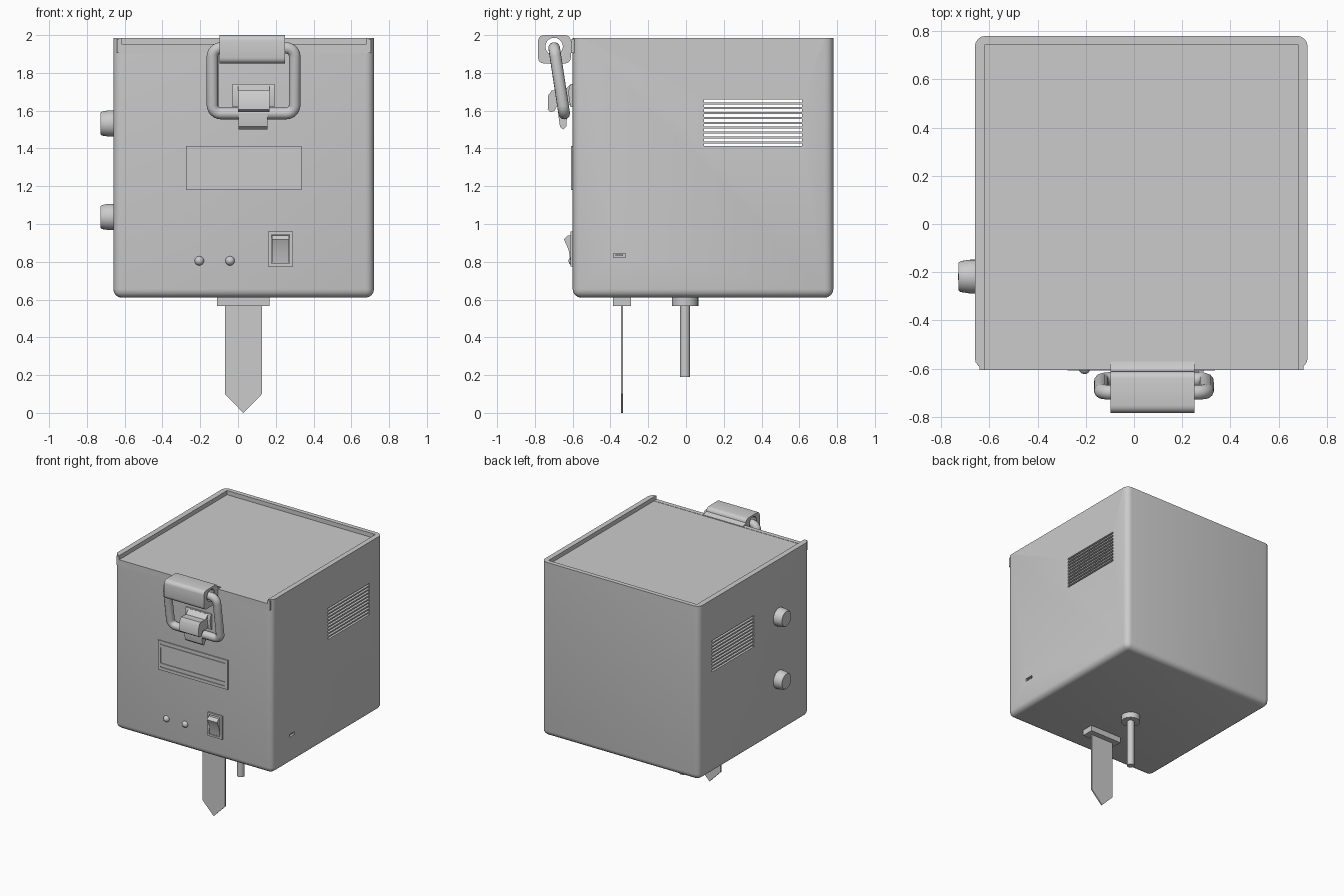
import bpy, bmesh, math
from mathutils import Matrix, Vector

old = bpy.data.objects.get("Cube")
if old:
    bpy.data.objects.remove(old, do_unlink=True)

grey = bpy.data.materials.new("light_grey")
grey.use_nodes = True
grey.diffuse_color = (0.6, 0.6, 0.6, 1)
grey.node_tree.nodes["Principled BSDF"].inputs["Base Color"].default_value = (0.6, 0.6, 0.6, 1)


def activate(ob):
    bpy.ops.object.select_all(action='DESELECT')
    ob.select_set(True)
    bpy.context.view_layer.objects.active = ob


def finish(name, bm, smooth=True):
    bmesh.ops.recalc_face_normals(bm, faces=bm.faces)
    me = bpy.data.meshes.new(name)
    bm.to_mesh(me)
    bm.free()
    me.materials.append(grey)
    ob = bpy.data.objects.new(name, me)
    bpy.context.collection.objects.link(ob)
    if smooth:
        activate(ob)
        bpy.ops.object.shade_smooth_by_angle(angle=math.radians(35))
    return ob


def add_box(bm, x, y, z):
    """Box from (min, max) pairs."""
    size = Vector((x[1] - x[0], y[1] - y[0], z[1] - z[0]))
    mid = Vector((sum(x), sum(y), sum(z))) / 2
    bmesh.ops.create_cube(bm, size=1, matrix=Matrix.LocRotScale(mid, None, size))


def box(name, x, y, z):
    bm = bmesh.new()
    add_box(bm, x, y, z)
    return finish(name, bm)


def extrude(bm, vec):
    res = bmesh.ops.extrude_face_region(bm, geom=bm.faces[:])
    verts = [g for g in res["geom"] if isinstance(g, bmesh.types.BMVert)]
    bmesh.ops.translate(bm, verts=verts, vec=vec)


def prism(name, pts, x, rounding=0.0):
    """Extrude a (y, z) profile along x, optionally rounding its corners."""
    bm = bmesh.new()
    face = bm.faces.new([bm.verts.new((x[0], y, z)) for y, z in pts])
    if rounding:
        bmesh.ops.bevel(bm, geom=face.verts[:], offset=rounding, segments=4, profile=0.5, affect='VERTICES')
    extrude(bm, (x[1] - x[0], 0, 0))
    return finish(name, bm)


def lathe(name, profile, loc, axis, steps=32):
    """Spin a (radius, height) profile, then aim its height along axis."""
    bm = bmesh.new()
    vs = [bm.verts.new((r, 0, h)) for r, h in profile]
    es = [bm.edges.new(p) for p in zip(vs, vs[1:])]
    bmesh.ops.spin(bm, geom=vs + es, cent=(0, 0, 0), axis=(0, 0, 1), angle=2 * math.pi, steps=steps)
    bmesh.ops.remove_doubles(bm, verts=bm.verts[:], dist=1e-5)
    turn = Vector((0, 0, 1)).rotation_difference(Vector(axis))
    bm.transform(Matrix.LocRotScale(Vector(loc), turn, None))
    return finish(name, bm)


def cut(ob, cutter):
    cutter.hide_render = True
    mod = ob.modifiers.new("cut", 'BOOLEAN')
    mod.operation, mod.solver, mod.object = 'DIFFERENCE', 'EXACT', cutter
    activate(ob)
    bpy.ops.object.modifier_apply(modifier=mod.name)
    bpy.data.objects.remove(cutter, do_unlink=True)
    activate(ob)
    bpy.ops.object.shade_smooth_by_angle(angle=math.radians(35))


def cutter_boxes(boxes):
    bm = bmesh.new()
    for b in boxes:
        add_box(bm, *b)
    return finish("cutter", bm, smooth=False)


# Housing: rounded except along the top, hollow, with a tray open to the front
bm = bmesh.new()
add_box(bm, (-0.66, 0.72), (-0.6, 0.78), (0.61, 1.985))
edges = [e for e in bm.edges if min(v.co.z for v in e.verts) < 1]
bmesh.ops.bevel(bm, geom=edges, offset=0.045, segments=4, profile=0.5, affect='EDGES')
housing = finish("housing", bm)
cut(housing, cutter_boxes([
    ((-0.617, 0.68), (-0.8, 0.745), (1.952, 2.2)),
    ((-0.62, 0.68), (-0.56, 0.74), (0.65, 1.9))]))

# Vent slots through both sides and the port in the left side
slots = [((-1, 1), (0.095, 0.615), (z, z + 0.015)) for z in (1.412 + 0.0258 * i for i in range(10))]
cut(housing, cutter_boxes(slots + [((0.65, 0.8), (-0.385, -0.32), (0.823, 0.845))]))
box("port_tongue", (0.66, 0.712), (-0.372, -0.333), (0.831, 0.838))

# Front lip of the sliding lid with its end ears
box("lid_front_lip", (-0.64, 0.7), (-0.605, -0.57), (1.905, 1.954))
for side, x in (("right", (-0.64, -0.617)), ("left", (0.68, 0.703))):
    box("lid_ear_" + side, x, (-0.605, -0.575), (1.905, 1.98))

# Clip at the lid, bored for the latch loop
clip = prism("latch_clip", [(-0.783, 1.85), (-0.61, 1.85), (-0.61, 2.0), (-0.783, 2.0)],
             (-0.097, 0.25), 0.03)
bore = lathe("bore", [(0, 0), (0.046, 0), (0.046, 1), (0, 1)], (-0.5, -0.698, 1.94), (1, 0, 0))
cut(clip, bore)
prism("clip_mount", [(-0.63, 1.905), (-0.57, 1.905), (-0.57, 1.958), (-0.59, 1.962), (-0.63, 1.98)],
      (-0.097, 0.25))

# Latch loop: a rounded rectangle of round bar, leaning toward the housing
x0, x1, top, bottom, rad = -0.135, 0.3, Vector((0, -0.698, 1.932)), Vector((0, -0.645, 1.585)), 0.045
length = (top - bottom).length
path = []
for cx, cv, start in ((x1 - rad, length - rad, 0), (x0 + rad, length - rad, 90),
                      (x0 + rad, rad, 180), (x1 - rad, rad, 270)):
    for i in range(7):
        a = math.radians(start + 15 * i)
        p = bottom.lerp(top, (cv + rad * math.sin(a)) / length)
        path.append((cx + rad * math.cos(a), p.y, p.z))
cu = bpy.data.curves.new("latch_loop", 'CURVE')
cu.dimensions, cu.bevel_depth, cu.bevel_resolution = '3D', 0.031, 4
spline = cu.splines.new('POLY')
spline.points.add(len(path) - 1)
for pt, co in zip(spline.points, path):
    pt.co = (*co, 1)
spline.use_cyclic_u = True
cu.materials.append(grey)
loop = bpy.data.objects.new("latch_loop", cu)
bpy.context.collection.objects.link(loop)
activate(loop)
bpy.ops.object.convert(target='MESH')

prism("loop_pull_tab", [(-0.672, 1.62), (-0.675, 1.57), (-0.667, 1.515), (-0.65, 1.5), (-0.634, 1.515),
                        (-0.63, 1.57), (-0.64, 1.62)], (0.003, 0.157))

# Catch hook on the front wall
prism("catch_hook", [(-0.59, 1.735), (-0.615, 1.735), (-0.65, 1.705), (-0.71, 1.708), (-0.73, 1.68),
                     (-0.732, 1.605), (-0.715, 1.592), (-0.695, 1.6), (-0.68, 1.63), (-0.59, 1.63)],
      (0.0, 0.168))
prism("catch_plate", [(-0.59, 1.74), (-0.612, 1.74), (-0.625, 1.7), (-0.612, 1.62), (-0.59, 1.62)],
      (-0.028, 0.193))

# Display panel with a sunk window and two grooves
panel = box("display_panel", (-0.275, 0.335), (-0.608, -0.59), (1.18, 1.412))
cut(panel, cutter_boxes([((-0.25, 0.31), (-0.7, -0.602), z)
                         for z in ((1.235, 1.358), (1.382, 1.392), (1.203, 1.213))]))

# Rocker switch
switch = box("switch_frame", (0.16, 0.29), (-0.612, -0.59), (0.775, 0.96))
cut(switch, cutter_boxes([((0.177, 0.273), (-0.7, -0.603), (0.79, 0.945))]))
prism("switch_rocker", [(-0.598, 0.94), (-0.625, 0.94), (-0.646, 0.918), (-0.622, 0.865),
                        (-0.611, 0.797), (-0.598, 0.797)], (0.181, 0.269))

# Indicator lights
dome = [(0.025 * math.cos(math.radians(a)), 0.025 * math.sin(math.radians(a))) for a in range(0, 91, 15)]
for i, x in enumerate((-0.205, -0.042)):
    lathe(f"indicator_{i + 1}", dome, (x, -0.597, 0.805), (0, -1, 0), 20)

# Side knobs
knob = [(0.07, 0), (0.07, 0.022), (0.064, 0.062), (0.058, 0.07), (0, 0.072)]
for name, z in (("upper_knob", 1.532), ("lower_knob", 1.037)):
    lathe(name, knob, (-0.657, -0.218, z), (-1, 0, 0))

# Pointed blade and round probe below the housing
box("blade_mount", (-0.112, 0.168), (-0.386, -0.29), (0.565, 0.615))
bm = bmesh.new()
bm.faces.new([bm.verts.new((x, -0.344, z)) for x, z in
              ((-0.07, 0.58), (-0.07, 0.1), (0.028, 0), (0.127, 0.1), (0.127, 0.58))])
extrude(bm, (0, 0.01, 0))
finish("blade", bm)
lathe("probe", [(0, 0), (0.07, 0), (0.07, 0.05), (0.027, 0.05), (0.027, 0.425), (0, 0.425)],
      (0.028, -0.005, 0.615), (0, 0, -1))
